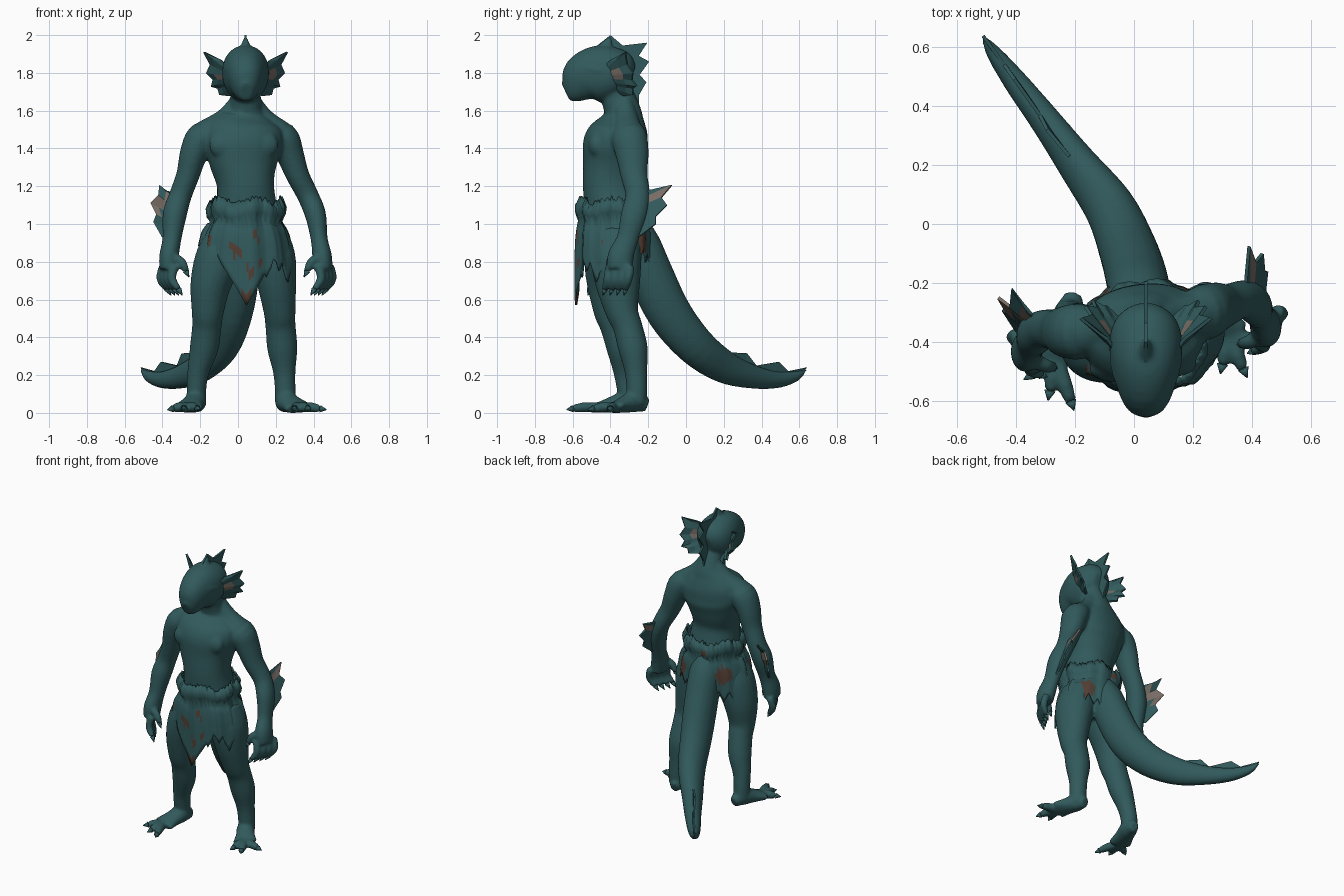
import bpy, bmesh, math, random
from mathutils import Vector

random.seed(4)

def material(name, rgb):
    m = bpy.data.materials.new(name)
    m.diffuse_color = (*rgb, 1)
    return m

TEAL = material("teal skin", (0.031, 0.102, 0.107))
BROWN = material("brown stain", (0.085, 0.048, 0.034))
PALE = material("pale membrane", (0.19, 0.15, 0.13))

def finish(bm, name, mats=(TEAL,), smooth=True, thick=0):
    bmesh.ops.recalc_face_normals(bm, faces=bm.faces)
    me = bpy.data.meshes.new(name)
    bm.to_mesh(me)
    bm.free()
    for m in mats:
        me.materials.append(m)
    for p in me.polygons:
        p.use_smooth = smooth
    ob = bpy.data.objects.new(name, me)
    bpy.context.collection.objects.link(ob)
    if thick:
        s = ob.modifiers.new("thickness", 'SOLIDIFY')
        s.thickness, s.offset = thick, 0
    return ob

def dense(pts, steps):
    """Smooth curve through points whose entries are x, y, z, width, depth."""
    P = [Vector(p) for p in pts]
    out = []
    for i in range(len(P) - 1):
        a, b, c, d = P[max(i - 1, 0)], P[i], P[i + 1], P[min(i + 2, len(P) - 1)]
        for k in range(steps):
            t = k / steps
            out.append(0.5 * (2 * b + (c - a) * t + (2 * a - 5 * b + 4 * c - d) * t * t
                              + (3 * b - a - 3 * c + d) * t ** 3))
    return out + [P[-1]]

def loft(bm, pts, axis=(1, 0, 0), n=20, power=1.0, steps=4):
    Q = dense(pts, steps)
    C = [Vector(q[:3]) for q in Q]
    rings = []
    for i, q in enumerate(Q):
        t = (C[min(i + 1, len(C) - 1)] - C[max(i - 1, 0)]).normalized()
        u = Vector(axis)
        u = (u - t * u.dot(t)).normalized()
        v = t.cross(u)
        ring = []
        for k in range(n):
            c, s = math.cos(2 * math.pi * k / n), math.sin(2 * math.pi * k / n)
            c = math.copysign(abs(c) ** power, c)
            s = math.copysign(abs(s) ** power, s)
            ring.append(bm.verts.new(C[i] + u * c * max(q[3], .002) + v * s * max(q[4], .002)))
        rings.append(ring)
    for r0, r1 in zip(rings, rings[1:]):
        for k in range(n):
            bm.faces.new((r0[k], r0[(k + 1) % n], r1[(k + 1) % n], r1[k]))
    bm.faces.new(rings[0])
    bm.faces.new(rings[-1])

body, claws = bmesh.new(), bmesh.new()

def digit(a, b, c, r, claw):
    """Finger or toe through three points, ending in a claw."""
    a, b, c = Vector(a), Vector(b), Vector(c)
    loft(body, [(*a, r, r), (*b, r, r), (*c, r * .75, r * .75)], n=10)
    e = c + (c - b).normalized() * claw
    e.z = max(e.z, .004)
    loft(claws, [(*c, r * .7, r * .7), (*e, .002, .002)], n=6, steps=1)

# torso and neck, shoulders slightly turned
loft(body, [(.05, -.39, .80, .15, .12), (.05, -.385, .92, .185, .155), (.045, -.385, 1.05, .17, .15),
            (.04, -.40, 1.2, .15, .145), (.03, -.385, 1.32, .18, .16), (.03, -.37, 1.42, .21, .172),
            (.03, -.345, 1.5, .205, .145), (.035, -.335, 1.56, .15, .11), (.04, -.34, 1.61, .09, .095),
            (.04, -.38, 1.72, .078, .085)], axis=(1, .16, 0), n=32, power=.9)
for s in (-1, 1):
    # chest muscle, sloping neck muscle and brow ridge on each side
    x, y = .03 + s * .085, -.48 + s * .008
    loft(body, [(x, y + .03, 1.51, .05, .02), (x, y, 1.44, .095, .045), (x, y, 1.385, .09, .042),
                (x, y + .02, 1.345, .05, .02)])
    loft(body, [(.04 + s * .03, -.33, 1.65, .05, .05), (.035 + s * .10, -.325 + s * .01, 1.56, .06, .055),
                (.025 + s * .19, -.335 + s * .03, 1.485, .08, .07)], axis=(0, 1, 0))
    loft(body, [(.04 + s * .045, -.575, 1.80, .012, .012), (.04 + s * .088, -.53, 1.825, .02, .018),
                (.04 + s * .115, -.45, 1.81, .012, .012)], axis=(0, 0, 1), n=10)
# head, snout to skull, with a raised ridge under the crest
loft(body, [(.04, -.638, 1.70, .034, .05), (.04, -.605, 1.718, .066, .083), (.04, -.54, 1.77, .10, .132),
            (.04, -.46, 1.795, .12, .15), (.04, -.38, 1.80, .122, .135), (.04, -.32, 1.79, .098, .11),
            (.04, -.285, 1.78, .05, .06)], n=28, power=.92)
loft(body, [(.04, -.45, 1.89, .045, .05), (.04, -.42, 1.945, .025, .035), (.04, -.40, 1.99, .008, .012)], n=12)
# tail
loft(body, [(.03, -.30, 1.02, .09, .08), (.02, -.25, .90, .105, .11), (.01, -.19, .74, .105, .12),
            (-.02, -.09, .53, .098, .118), (-.08, .05, .355, .085, .105), (-.19, .20, .245, .067, .088),
            (-.30, .35, .192, .053, .064), (-.40, .48, .175, .042, .045), (-.475, .58, .195, .027, .03),
            (-.512, .635, .232, .007, .008)])
# arms
loft(body, [(.16, -.31, 1.47, .07, .08), (.235, -.30, 1.455, .085, .095), (.275, -.285, 1.37, .074, .088),
            (.315, -.275, 1.26, .062, .072), (.37, -.255, 1.15, .057, .065), (.41, -.275, 1.05, .056, .07),
            (.43, -.31, .92, .045, .058), (.445, -.345, .83, .052, .07), (.455, -.35, .76, .047, .065)])
loft(body, [(-.12, -.365, 1.47, .07, .08), (-.19, -.365, 1.455, .085, .095), (-.235, -.365, 1.37, .074, .088),
            (-.265, -.36, 1.26, .062, .072), (-.305, -.355, 1.15, .06, .065), (-.335, -.375, 1.05, .064, .07),
            (-.35, -.405, .92, .05, .058), (-.365, -.43, .83, .052, .07), (-.37, -.435, .76, .047, .065)])
# hands
for s, c in ((1, (.455, -.35, .80)), (-1, (-.365, -.43, .80))):
    c = Vector(c)
    for k in (-1, -.33, .33, 1):
        b = c + Vector((s * .03 * k, .055 * k, -.02))
        digit(b, b + Vector((s * .015, -.01, -.07)), b + Vector((-s * .02, -.025, -.125)), .024, .04)
    digit(c + Vector((-s * .01, -.03, .03)), c + Vector((-s * .065, -.05, 0)),
          c + Vector((-s * .09, -.055, -.05)), .025, .035)
# legs
loft(body, [(.15, -.37, .95, .11, .13), (.185, -.37, .82, .12, .135), (.205, -.36, .68, .103, .118),
            (.22, -.34, .54, .085, .088), (.225, -.31, .46, .08, .078), (.235, -.28, .34, .08, .078),
            (.245, -.265, .22, .06, .06), (.25, -.26, .12, .055, .055), (.25, -.26, .05, .055, .05)])
loft(body, [(-.04, -.40, .95, .11, .13), (-.10, -.405, .82, .125, .135), (-.145, -.405, .68, .108, .12),
            (-.16, -.40, .54, .086, .09), (-.165, -.375, .46, .078, .08), (-.18, -.345, .34, .076, .075),
            (-.21, -.325, .22, .058, .06), (-.22, -.31, .12, .052, .055), (-.22, -.30, .05, .052, .05)])
# feet with three clawed toes
FEET = (((.235, -.205), (.25, -.27), (.32, -.38), ((.30, -.475), (.37, -.49), (.435, -.40))),
        ((-.205, -.24), (-.22, -.31), (-.265, -.46), ((-.345, -.51), (-.285, -.565), (-.215, -.60))))
for heel, ankle, ball, toes in FEET:
    loft(body, [(*heel, .04, .03, .035), (*ankle, .06, .055, .058),
                (.5 * (ankle[0] + ball[0]), .5 * (ankle[1] + ball[1]), .045, .062, .045),
                (*ball, .028, .08, .028)])
    for t in toes:
        m = [.55 * t[i] + .45 * ball[i] for i in (0, 1)]
        digit((*ball, .028), (*m, .03), (*t, .022), .028, .035)

# fuse the body into one smooth skin
ob = finish(body, "body")
r = ob.modifiers.new("fuse", 'REMESH')
r.mode, r.voxel_size, r.use_smooth_shade = 'VOXEL', .009, True
sm = ob.modifiers.new("soften", 'SMOOTH')
sm.factor, sm.iterations = .5, 8
finish(claws, "claws")

def along(line, t):
    f = t * (len(line) - 1)
    i = min(int(f), len(line) - 2)
    return Vector(line[i]).lerp(Vector(line[i + 1]), f - i)

def fin(name, root, edge, pale=(), flip=False):
    """Spiked webbed fin between a root line and a jagged edge; pale lists (segment, row)."""
    bm = bmesh.new()
    cols = []
    for i, e in enumerate(edge):
        a, e = along(root, i / (len(edge) - 1)), Vector(e)
        col = [a, a.lerp(e, .6), e]
        if flip:
            col = [Vector((.08 - p.x, p.y, p.z)) for p in col]
        cols.append([bm.verts.new(p) for p in col])
    for i, (c, d) in enumerate(zip(cols, cols[1:])):
        for j in (0, 1):
            f = bm.faces.new((c[j], d[j], d[j + 1], c[j + 1]))
            f.material_index = int((i, j) in pale)
    finish(bm, name, (TEAL, PALE), False, .012)

# ear fins
for name, flip in (("ear_fin_right", False), ("ear_fin_left", True)):
    fin(name, [(.14, -.43, 1.84), (.145, -.40, 1.77), (.11, -.36, 1.70)],
        [(.17, -.39, 1.87), (.26, -.32, 1.91), (.225, -.31, 1.845), (.245, -.28, 1.80), (.21, -.285, 1.765),
         (.22, -.26, 1.73), (.185, -.28, 1.72), (.175, -.28, 1.685), (.12, -.33, 1.68)],
        ((2, 0), (3, 0)) if not flip else ((3, 0),), flip)
# head crest
fin("head_crest", [(.04, -.47, 1.90), (.04, -.34, 1.87), (.04, -.30, 1.76), (.04, -.30, 1.62)],
    [(.04, -.47, 1.945), (.04, -.40, 2.0), (.04, -.335, 1.945), (.04, -.205, 1.96), (.04, -.25, 1.89),
     (.04, -.195, 1.86), (.04, -.245, 1.79), (.04, -.21, 1.75), (.04, -.25, 1.68), (.04, -.25, 1.62)])
# elbow fins
fin("elbow_fin_right", [(.38, -.24, 1.17), (.41, -.25, 1.05), (.43, -.29, .93)],
    [(.38, -.18, 1.18), (.39, -.075, 1.205), (.41, -.13, 1.14), (.435, -.10, 1.10),
     (.44, -.16, 1.04), (.45, -.16, 1.0), (.44, -.25, .93)], ((1, 0), (1, 1)))
fin("elbow_fin_left", [(-.31, -.34, 1.17), (-.35, -.35, 1.05), (-.36, -.39, .93)],
    [(-.36, -.30, 1.16), (-.415, -.22, 1.205), (-.42, -.28, 1.15), (-.46, -.25, 1.11),
     (-.43, -.30, 1.05), (-.445, -.29, 1.01), (-.40, -.36, .93)], ((1, 0), (2, 0), (2, 1), (3, 1)))
# tail fin
fin("tail_fin", [(-.21, .22, .25), (-.35, .42, .18), (-.5, .62, .22)],
    [(-.22, .23, .32), (-.295, .32, .315), (-.32, .37, .25), (-.405, .49, .27), (-.44, .54, .22),
     (-.512, .638, .24)])

# torn cloth wrap: waist roll, ragged hem, long front flap; stains are x, y, z, radius
STAINS = [(.05, -.58, .59, .045), (-.02, -.57, .88, .025), (0, -.57, .845, .025), (.09, -.56, .93, .025),
          (.06, -.58, .75, .025), (-.15, -.48, .91, .035), (.10, -.56, .80, .022), (.2, -.25, .91, .065),
          (-.12, -.25, .91, .06), (.26, -.42, .90, .028), (.0, -.2, 1.06, .025)]
PROFILE = [(.185, .17), (.205, .192), (.20, .19), (.18, .175), (.198, .185), (.21, .19), (.22, .192),
           (.228, .193), (.232, .193), (.236, .194), (.24, .194), (.243, .194)]
N = 120
rags = [random.uniform(-.07, .05) for _ in range(N // 6)]
bm = bmesh.new()
cols = []
for k in range(N):
    a = 2 * math.pi * k / N
    sx, cy = math.sin(a), -math.cos(a)
    hem = .80 + rags[k // 6] + .025 * (abs(k % 6 - 3) - 1) - (.03 if sx > .8 else 0)
    if cy < -.6:
        hem = min(hem, .57 + .41 * abs(sx))
    fold = 1 + .025 * math.sin(a * 11) + .02 * math.sin(a * 7 + 1) + random.uniform(-.01, .01)
    col = []
    for j, (rx, ry) in enumerate(PROFILE):
        if j < 4:
            z = 1.12 - .035 * j + .012 * math.sin(a * 5) + random.uniform(-.012, .022 if j == 0 else .01)
        else:
            z = 1.015 + (hem - 1.015) * (j - 3) / 8
        col.append(bm.verts.new((.045 + rx * fold * sx, -.385 + ry * fold * cy, z)))
    cols.append(col)
for k in range(N):
    c, d = cols[k], cols[(k + 1) % N]
    for j in range(len(PROFILE) - 1):
        f = bm.faces.new((c[j], d[j], d[j + 1], c[j + 1]))
        p = f.calc_center_median()
        f.material_index = int(any((p - Vector(s[:3])).length < s[3] for s in STAINS))
finish(bm, "cloth_wrap", (TEAL, BROWN), True, .01)
